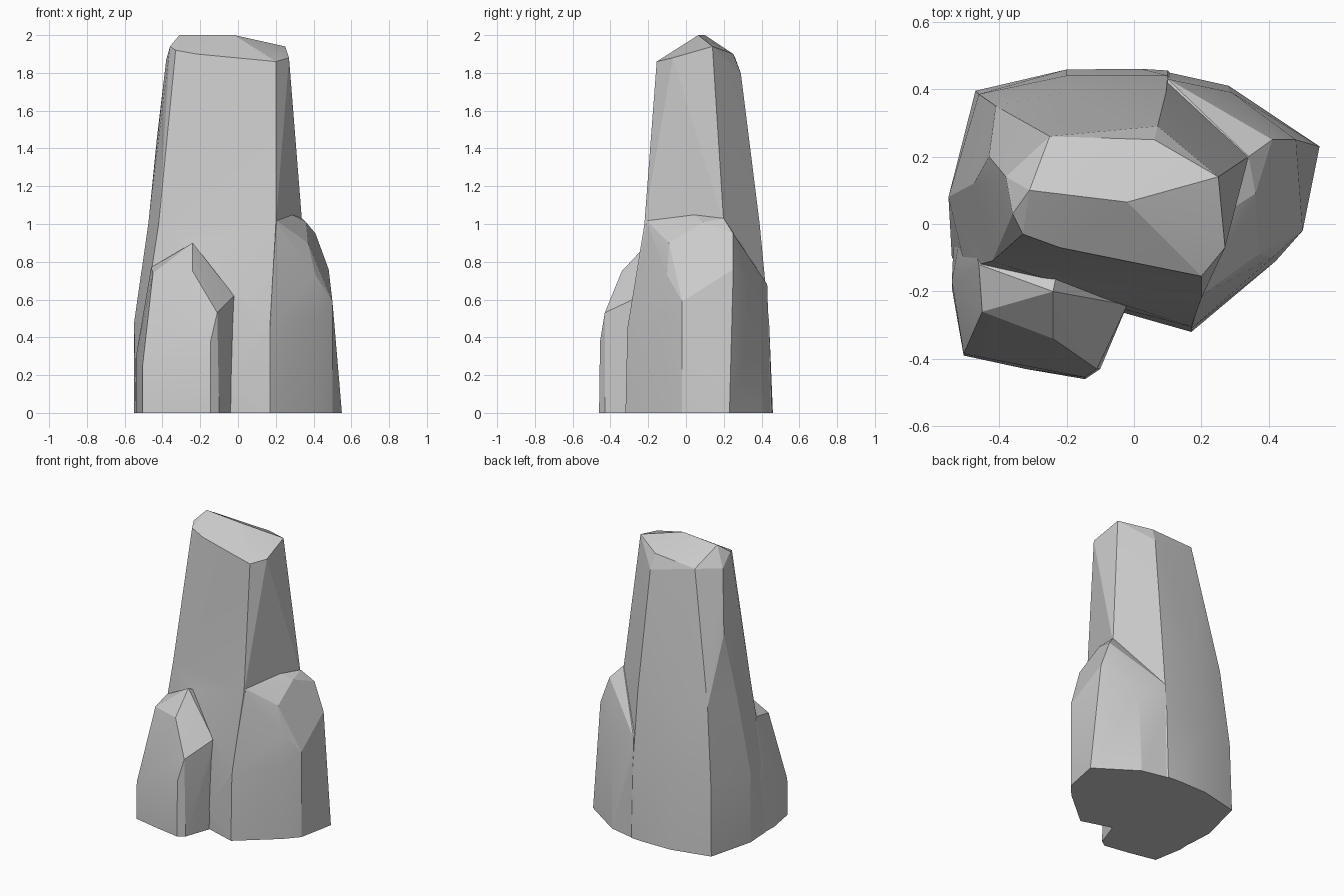
import bpy, bmesh
from math import radians

if "Cube" in bpy.data.objects:
    bpy.data.objects.remove(bpy.data.objects["Cube"])


def hull(name, points):
    """Faceted convex rock chunk around a few corner points."""
    bm = bmesh.new()
    for p in points:
        bm.verts.new(p)
    res = bmesh.ops.convex_hull(bm, input=bm.verts[:])
    loose = {g for g in res["geom_interior"] + res["geom_unused"]
             if isinstance(g, bmesh.types.BMVert)}
    bmesh.ops.delete(bm, geom=list(loose), context='VERTS')
    bmesh.ops.dissolve_limit(bm, angle_limit=radians(1), verts=bm.verts[:], edges=bm.edges[:])
    bmesh.ops.recalc_face_normals(bm, faces=bm.faces[:])
    me = bpy.data.meshes.new(name)
    bm.to_mesh(me)
    bm.free()
    ob = bpy.data.objects.new(name, me)
    bpy.context.collection.objects.link(ob)
    return ob


def ring(z, xy):
    return [(x, y, z) for x, y in xy]


# Wide foot of the main column
shoulder = ring(1.0, [(.2, -.22), (.34, .2), (.095, .39), (-.2, .39),
                      (-.41, .35), (-.475, .12), (-.42, -.11)])
foot = hull("rock_spire",
            ring(0, [(.17, -.32), (.38, .15), (.1, .455), (.02, .46), (-.2, .458),
                     (-.47, .395), (-.55, .08), (-.54, -.1)]) +
            ring(.48, [(.17, -.305), (.37, .17), (.1, .44), (-.2, .44),
                       (-.46, .385), (-.55, .08), (-.5, -.13)]) + shoulder)

# Tapering upper column with a ridged top
upper = hull("upper_column", shoulder +
             ring(.6, [(.1, -.1), (.1, .2), (-.3, .2), (-.3, 0)]) + [
    (-.43, .2, 1.45), (.2, -.155, 1.86), (.27, -.07, 1.88), (.25, .14, 1.94),
    (.07, .29, 1.80), (.06, .25, 1.90), (-.25, .26, 1.88), (-.38, .14, 1.87),
    (-.36, .03, 1.94), (-.33, -.03, 1.92), (-.22, -.07, 1.90),
    (-.31, .10, 2.0), (-.02, .065, 2.0)])

# Tall boulder on the right side
right = hull("right_boulder", [
    (.1, 0, 0), (.17, -.32, 0), (.42, -.11, 0), (.5, -.02, 0), (.55, .23, 0),
    (.28, .41, 0), (.1, .45, 0), (.17, -.31, .45), (.42, -.11, .5),
    (.5, -.02, .59), (.48, .25, .76), (.41, -.1, .73), (.37, -.09, .9),
    (.41, .25, .95), (.36, .09, 1.01), (.25, .02, 1.07), (.2, -.21, 1.02),
    (.34, .2, 1.03), (.29, .39, .55), (.1, .43, .68), (.1, 0, 1.0)])

# Low boulder at the front left
left = hull("left_boulder", [
    (-.2, 0, 0), (-.53, .05, 0), (-.54, -.19, 0), (-.505, -.39, 0), (-.32, -.43, 0),
    (-.145, -.46, 0), (-.1, -.43, 0), (-.04, -.26, 0), (-.54, -.17, .3),
    (-.505, -.385, .25), (-.145, -.455, .38), (-.11, -.43, .53),
    (-.02, -.24, .62), (-.24, -.34, .75), (-.24, -.2, .9),
    (-.45, -.26, .74), (-.46, -.12, .77), (-.2, 0, .8), (-.5, .05, .5)])

# Fuse the chunks into one rock
bpy.context.view_layer.objects.active = foot
for part in (upper, right, left):
    mod = foot.modifiers.new("union", 'BOOLEAN')
    mod.operation = 'UNION'
    mod.solver = 'EXACT'
    mod.object = part
    bpy.ops.object.modifier_apply(modifier=mod.name)
    bpy.data.objects.remove(part)

foot.select_set(True)
bpy.ops.object.shade_smooth_by_angle(angle=radians(14))
